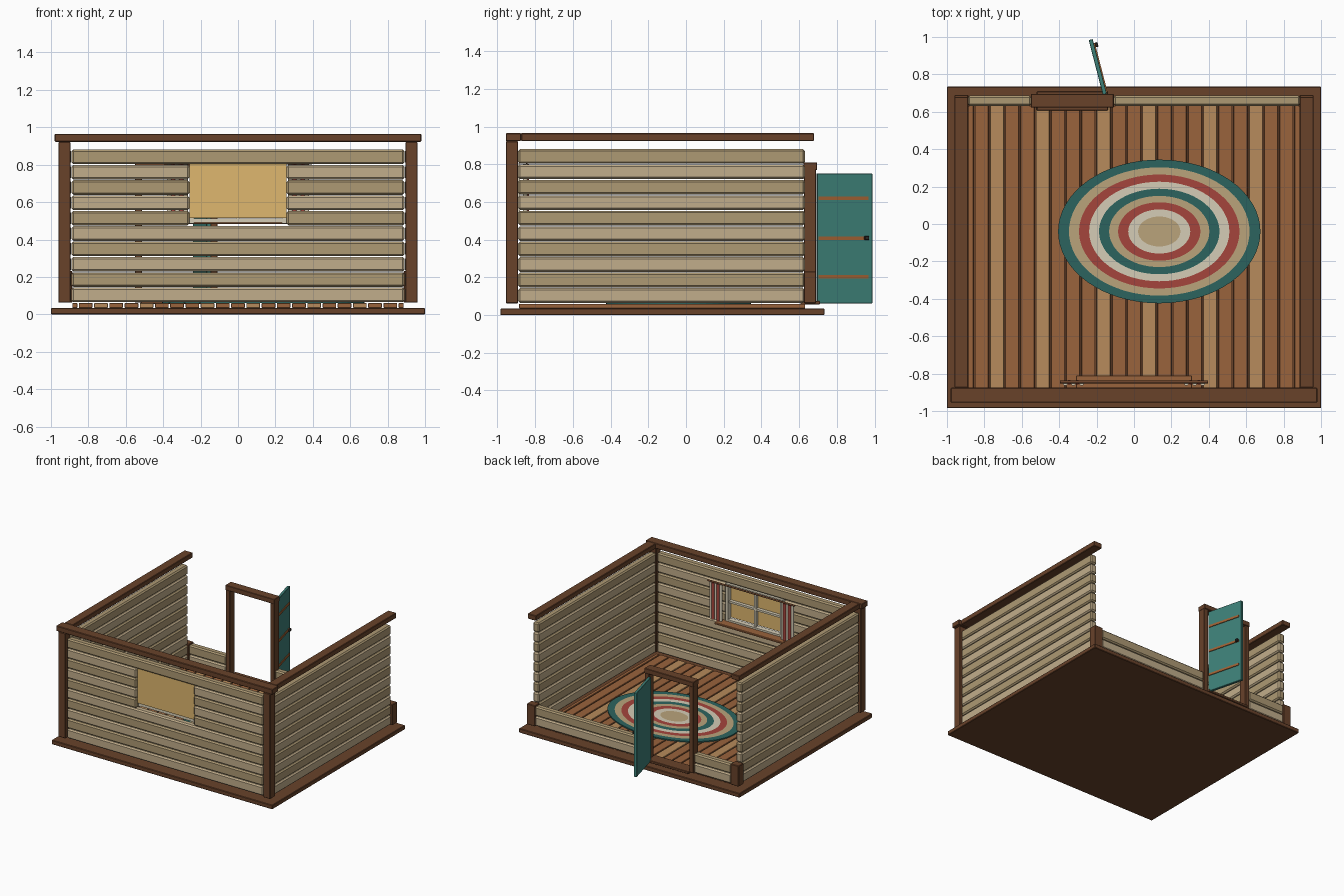
import bpy, bmesh, math
from mathutils import Matrix, Vector

if "Cube" in bpy.data.objects:
    bpy.data.objects.remove(bpy.data.objects["Cube"])


def mat(name, r, g, b):
    m = bpy.data.materials.new(name)
    m.diffuse_color = tuple((c / 255) ** 2.2 for c in (r, g, b)) + (1,)
    m.use_nodes = True
    m.node_tree.nodes["Principled BSDF"].inputs["Base Color"].default_value = m.diffuse_color
    return m


BEAM = mat("dark_timber", 104, 68, 46)
LOG = [mat("log_light", 192, 172, 138), mat("log_dark", 172, 152, 115)]
FLOOR = [mat("floor_brown", 152, 99, 63), mat("floor_tan", 182, 138, 92)]
TEAL = mat("teal", 64, 128, 120)
COPPER = mat("copper", 160, 98, 55)
IRON = mat("iron", 50, 45, 42)
CREAM = mat("cream", 212, 203, 180)
RED = mat("red", 163, 70, 62)
GLASS = mat("amber_glass", 222, 182, 110)
RUG_TEAL = mat("rug_teal", 48, 100, 95)
RUG_TAN = mat("rug_tan", 184, 162, 122)


def finish(bm, name, m):
    bmesh.ops.recalc_face_normals(bm, faces=bm.faces)
    me = bpy.data.meshes.new(name)
    bm.to_mesh(me)
    bm.free()
    me.materials.append(m)
    ob = bpy.data.objects.new(name, me)
    bpy.context.collection.objects.link(ob)
    return ob


def box(name, m, x, y, z, bevel=0.0):
    """Box from (min, max) ranges."""
    bm = bmesh.new()
    bmesh.ops.create_cube(bm, size=1)
    for v in bm.verts:
        v.co = Vector([(a + b) / 2 + c * (b - a) for c, (a, b) in zip(v.co, (x, y, z))])
    if bevel:
        bmesh.ops.bevel(bm, geom=bm.edges[:], offset=bevel, segments=1, affect='EDGES')
    return finish(bm, name, m)


def rod(name, m, radius, length, centre, axis='Z', sides=12):
    bm = bmesh.new()
    rot = {'X': Matrix.Rotation(math.pi / 2, 4, 'Y'), 'Z': Matrix()}[axis]
    bmesh.ops.create_cone(bm, cap_ends=True, segments=sides, radius1=radius, radius2=radius,
                          depth=length, matrix=Matrix.Translation(centre) @ rot)
    return finish(bm, name, m)


# Base slab and floor planks
box("base_slab", BEAM, (-1, 1), (-0.985, 0.735), (0, 0.035), 0.004)
edges = [-0.89] + [-0.855 + 1.71 / 21 * i for i in range(22)] + [0.89]
for i, (a, b) in enumerate(zip(edges, edges[1:])):
    box(f"floor_plank_{i}", FLOOR[i in (2, 5, 9, 12, 16, 19)],
        (a + 0.004, b - 0.004), (-0.885, 0.632), (0.035, 0.06), 0.002)

# Log walls: ten courses, front wall split around the window
PITCH, Z0 = 0.082, 0.065
for i in range(10):
    z = (Z0 + i * PITCH, Z0 + (i + 1) * PITCH - 0.004)
    m = LOG[i % 2 == 1]
    spans = [(-0.89, -0.26), (0.26, 0.89)] if 5 <= i <= 8 else [(-0.89, 0.89)]
    for j, s in enumerate(spans):
        box(f"front_log_{i}_{j}", m, s, (-0.948, -0.892), z, 0.01)
    for side, s in (("left", -1), ("right", 1)):
        box(f"{side}_log_{i}", m, tuple(sorted((s * 0.892, s * 0.948))), (-0.89, 0.63), z, 0.01)
    # Low rear wall beside the doorway
    if i < 2:
        for j, s in enumerate([(-0.89, -0.55), (-0.11, 0.89)]):
            box(f"rear_log_{i}_{j}", m, s, (0.632, 0.686), z, 0.01)

# Corner posts, rear stubs and top beams
for side, s in (("left", -1), ("right", 1)):
    x = tuple(sorted((s * 0.895, s * 0.96)))
    box(f"{side}_front_post", BEAM, x, (-0.955, -0.89), (0.062, 0.922), 0.004)
    box(f"{side}_rear_stub", BEAM, tuple(sorted((s * 0.885, s * 0.96))), (0.625, 0.69), (0.062, 0.232), 0.004)
    box(f"{side}_top_beam", BEAM, tuple(sorted((s * 0.885, s * 0.96))), (-0.875, 0.68), (0.923, 0.965), 0.004)
box("front_top_beam", BEAM, (-0.98, 0.98), (-0.955, -0.875), (0.922, 0.965), 0.004)

# Door frame
box("door_jamb_left", BEAM, (-0.55, -0.513), (0.625, 0.69), (0.062, 0.775), 0.003)
box("door_jamb_right", BEAM, (-0.147, -0.11), (0.625, 0.69), (0.062, 0.775), 0.003)
box("door_header", BEAM, (-0.552, -0.108), (0.622, 0.696), (0.77, 0.81), 0.003)
box("door_threshold", BEAM, (-0.52, -0.14), (0.607, 0.71), (0.055, 0.075), 0.003)

# Open door, modelled along +y and swung about its hinge
door = [box("door_panel", TEAL, (-0.012, 0.01), (0, 0.302), (0.062, 0.75), 0.002)]
for i, z in enumerate((0.203, 0.408, 0.62)):
    door.append(box(f"door_strap_{i}", COPPER, (0.009, 0.016), (0.006, 0.28), (z - 0.009, z + 0.009)))
door.append(box("door_handle", IRON, (0.014, 0.03), (0.255, 0.28), (0.398, 0.42), 0.003))
for ob in door:
    ob.data.transform(Matrix.Translation((-0.155, 0.694, 0)) @ Matrix.Rotation(math.radians(14.5), 4, 'Z'))

# Window: pane, frame, glazing bars and inner sill
box("window_pane", GLASS, (-0.258, 0.258), (-0.93, -0.922), (0.515, 0.803))
FY = (-0.921, -0.88)
for i, x in enumerate((-0.258, 0.236)):
    box(f"window_stile_{i}", CREAM, (x, x + 0.022), FY, (0.485, 0.803))
for i, z in enumerate((0.49, 0.781)):
    box(f"window_rail_{i}", CREAM, (-0.236, 0.236), FY, (z, z + 0.022))
box("glazing_bar_upright", CREAM, (-0.008, 0.008), (-0.921, -0.892), (0.512, 0.781))
box("glazing_bar_cross", CREAM, (-0.236, 0.236), (-0.92, -0.893), (0.645, 0.661))
box("window_sill", FLOOR[0], (-0.31, 0.31), (-0.89, -0.81), (0.482, 0.498), 0.003)

# Curtains of striped folds on a rod
rod("curtain_rod", BEAM, 0.007, 0.79, (0, -0.845, 0.808), 'X')
for side, s in (("left", -1), ("right", 1)):
    for i in range(5):
        rod(f"{side}_curtain_fold_{i}", RED if i % 2 else CREAM, 0.0125, 0.3,
            (s * (0.28 + i * 0.022), -0.852 + 0.006 * (i % 2), 0.652))

# Oval rug of concentric rings
radii = [0.541, 0.483, 0.429, 0.375, 0.322, 0.268, 0.22, 0.166, 0.113, 0]
for i, m in enumerate([RUG_TEAL, RUG_TAN, RED, CREAM, RUG_TEAL, RUG_TAN, RED, CREAM, RUG_TAN]):
    ro, ri, n, bm = radii[i], radii[i + 1], 64, bmesh.new()
    loops = []
    for r, z in ((ri, 0.06), (ro, 0.06), (ro, 0.069), (ri, 0.069)):
        loops.append([bm.verts.new((0.135 + r * math.cos(t), -0.04 + 0.71 * r * math.sin(t), z))
                      for t in (2 * math.pi * k / n for k in range(n))])
    for a, b in ((0, 1), (1, 2), (2, 3)):
        for k in range(n):
            q = (k + 1) % n
            bm.faces.new((loops[a][k], loops[a][q], loops[b][q], loops[b][k]))
    bmesh.ops.remove_doubles(bm, verts=bm.verts[:], dist=1e-5)
    finish(bm, f"rug_ring_{i}", m)
